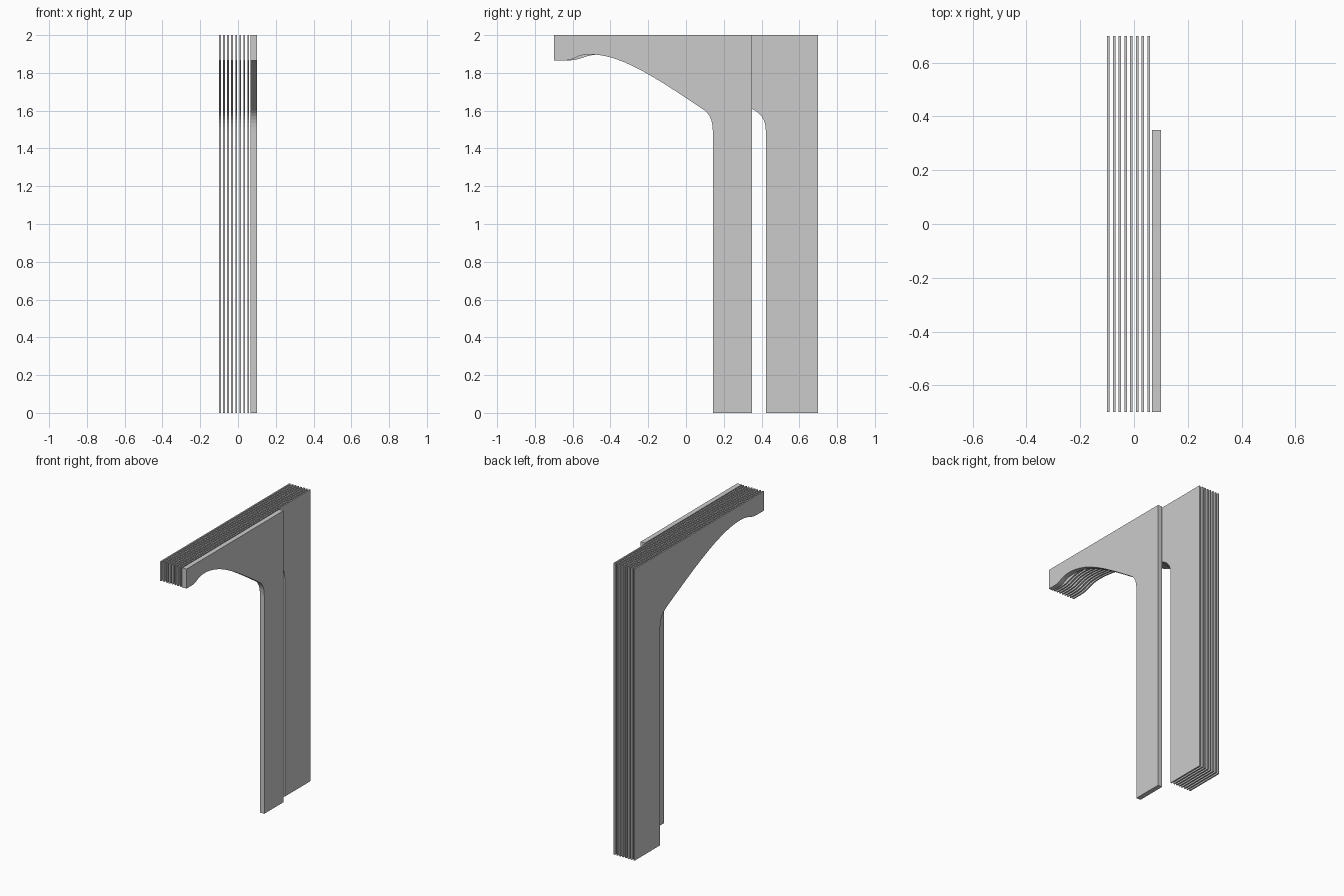
import bpy
import bmesh
from mathutils import Vector
from mathutils.geometry import interpolate_bezier

cube = bpy.data.objects.get("Cube")
if cube:
    bpy.data.objects.remove(cube, do_unlink=True)

grey = bpy.data.materials.new("light_grey")
grey.use_nodes = True
colour = (0.6, 0.6, 0.6, 1)
grey.diffuse_color = colour
grey.node_tree.nodes["Principled BSDF"].inputs["Base Color"].default_value = colour

FRONT, TOP = -0.7, 2.0


def bezier(a, b, c, d, count):
    pts = [Vector((p[0], p[1], 0)) for p in (a, b, c, d)]
    return [(v.x, v.y) for v in interpolate_bezier(*pts, count)]


def bracket_profile():
    """Side outline (y, z): arm, curved underside, rounded corner, leg."""
    lip = bezier((-0.64, 1.866), (-0.59, 1.866), (-0.58, 1.898), (-0.51, 1.898), 9)
    sweep = bezier((-0.51, 1.898), (-0.35, 1.898), (-0.18, 1.79), (0.10, 1.60), 17)
    corner = bezier((0.10, 1.60), (0.13, 1.575), (0.142, 1.54), (0.142, 1.49), 7)
    return ([(FRONT, TOP), (FRONT, 1.866)] + lip + sweep[1:] + corner[1:]
            + [(0.142, 0), (0.35, 0), (0.35, TOP)])


def make_plate(name, x0, x1, stretch):
    """Extrude the profile from x0 to x1, stretched in depth from the arm tip."""
    bm = bmesh.new()
    verts = [bm.verts.new((x0, FRONT + (y - FRONT) * stretch, z))
             for y, z in bracket_profile()]
    face = bm.faces.new(verts)
    ext = bmesh.ops.extrude_face_region(bm, geom=[face], use_keep_orig=True)
    moved = [g for g in ext["geom"] if isinstance(g, bmesh.types.BMVert)]
    bmesh.ops.translate(bm, verts=moved, vec=(x1 - x0, 0, 0))
    bmesh.ops.recalc_face_normals(bm, faces=bm.faces)
    mesh = bpy.data.meshes.new(name)
    bm.to_mesh(mesh)
    bm.free()
    mesh.materials.append(grey)
    obj = bpy.data.objects.new(name, mesh)
    bpy.context.collection.objects.link(obj)


# Thick short bracket on the left side
make_plate("thick_bracket", 0.067, 0.10, 1.0)

# Row of thin deep brackets
for i in range(8):
    x = -0.10 + i * 0.0214
    make_plate(f"thin_bracket_{i + 1}", x, x + 0.0095, 4 / 3)
